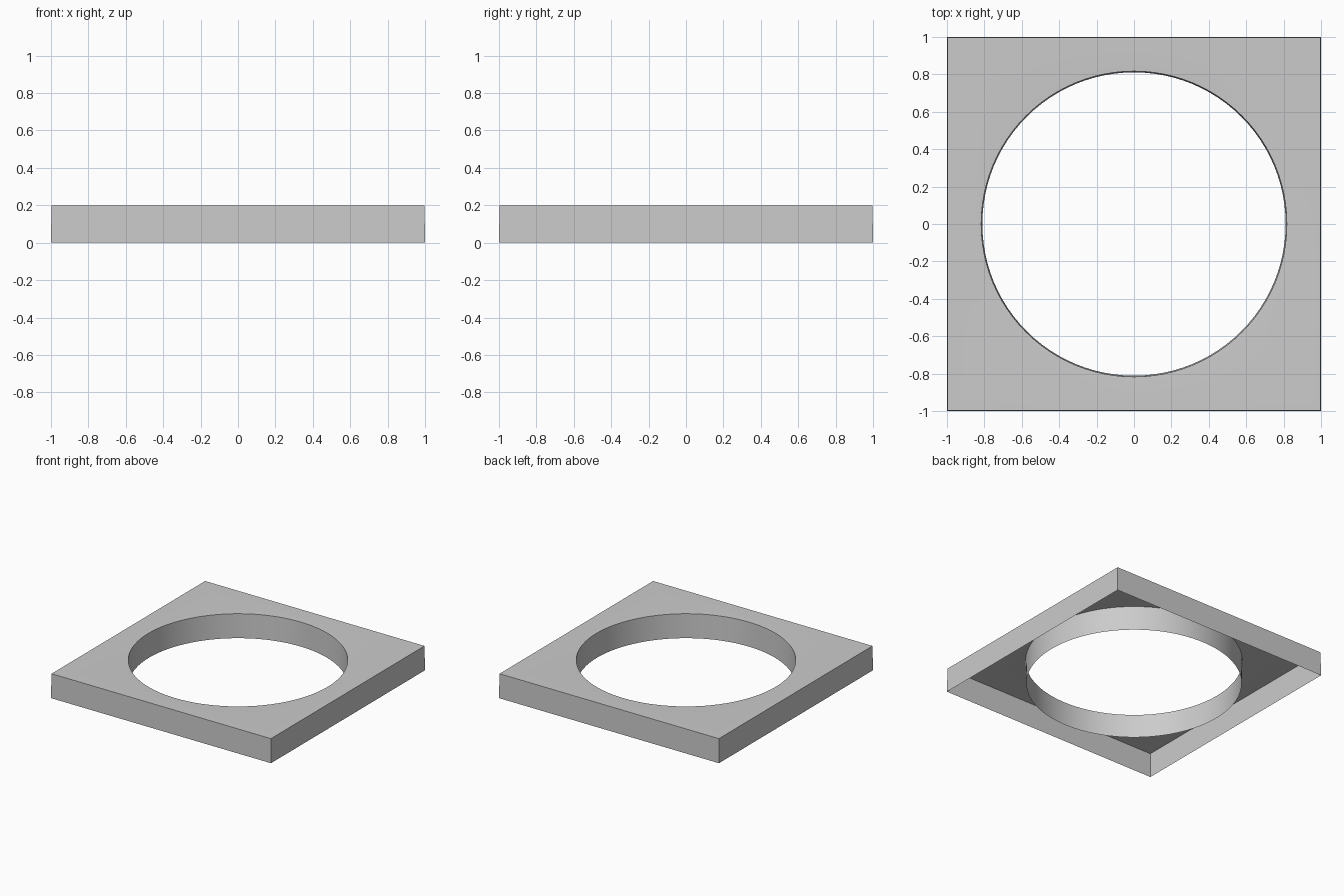
import bpy, bmesh, math

if "Cube" in bpy.data.objects:
    bpy.data.objects.remove(bpy.data.objects["Cube"])

SEGMENTS = 96  # multiple of 8 so the square corners are exact


def square_ring(bm, half, z):
    ring = []
    for i in range(SEGMENTS):
        a = 2 * math.pi * i / SEGMENTS
        c, s = math.cos(a), math.sin(a)
        k = half / max(abs(c), abs(s))
        ring.append(bm.verts.new((c * k, s * k, z)))
    return ring


def round_ring(bm, radius, z):
    return [bm.verts.new((radius * math.cos(2 * math.pi * i / SEGMENTS),
                          radius * math.sin(2 * math.pi * i / SEGMENTS), z))
            for i in range(SEGMENTS)]


# Open-bottomed thin shell: outer skirt, flat top, eased lip, round hole wall
bm = bmesh.new()
rings = [
    square_ring(bm, 1.0, 0.0),
    square_ring(bm, 0.997, 0.2),
    round_ring(bm, 0.86, 0.2),
    round_ring(bm, 0.817, 0.198),
    round_ring(bm, 0.811, 0.0),
]
for lower, upper in zip(rings, rings[1:]):
    for i in range(SEGMENTS):
        j = (i + 1) % SEGMENTS
        bm.faces.new((lower[i], lower[j], upper[j], upper[i]))

mesh = bpy.data.meshes.new("square_frame")
bm.to_mesh(mesh)
bm.free()
frame = bpy.data.objects.new("square_frame", mesh)
bpy.context.collection.objects.link(frame)

# Smooth hole wall, crisp outer edges
bpy.context.view_layer.objects.active = frame
frame.select_set(True)
bpy.ops.object.shade_smooth_by_angle(angle=math.radians(30))
